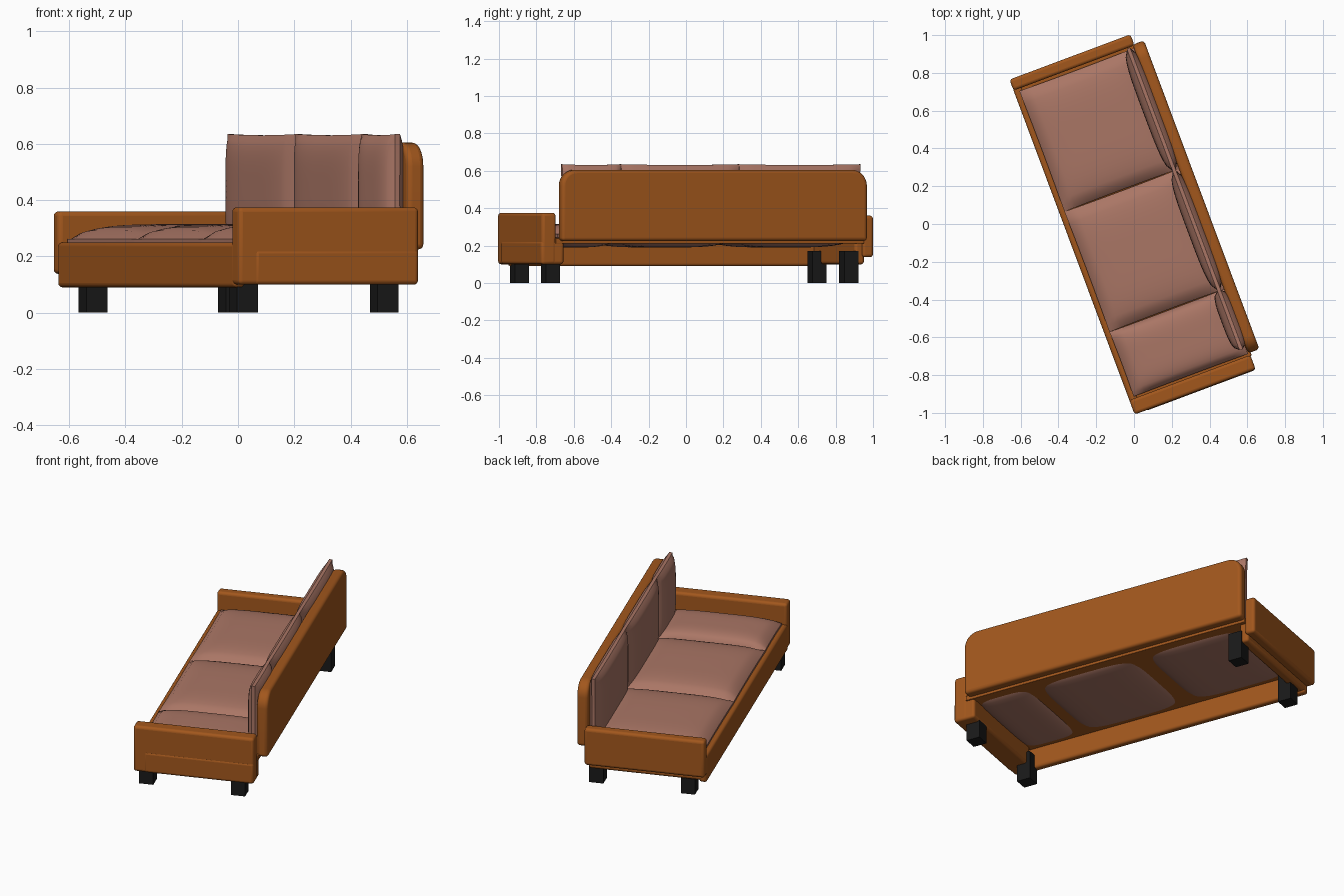
import bpy, bmesh, math
from mathutils import Matrix, Vector

if "Cube" in bpy.data.objects:
    bpy.data.objects.remove(bpy.data.objects["Cube"])

# Local frame: x = depth (front to back), y = length; the sofa is turned about z
TURN = Matrix.Rotation(math.radians(20.5), 4, 'Z')


def material(name, color):
    m = bpy.data.materials.new(name)
    m.diffuse_color = (*color, 1)
    m.use_nodes = True
    m.node_tree.nodes["Principled BSDF"].inputs["Base Color"].default_value = m.diffuse_color
    return m


LEATHER = material("orange leather", (0.36, 0.095, 0.012))
FABRIC = material("rose fabric", (0.40, 0.18, 0.13))
BLACK = material("black wood", (0.01, 0.01, 0.01))


def finish(bm, name, mat, bevel=0.0, segments=4):
    bmesh.ops.recalc_face_normals(bm, faces=bm.faces)
    mesh = bpy.data.meshes.new(name)
    bm.to_mesh(mesh)
    bm.free()
    ob = bpy.data.objects.new(name, mesh)
    bpy.context.collection.objects.link(ob)
    mesh.materials.append(mat)
    ob.matrix_world = TURN
    if bevel:
        mod = ob.modifiers.new("round", 'BEVEL')
        mod.width, mod.segments = bevel, segments
        mod.limit_method, mod.angle_limit = 'ANGLE', math.radians(40)
    bpy.ops.object.select_all(action='DESELECT')
    ob.select_set(True)
    bpy.context.view_layer.objects.active = ob
    bpy.ops.object.shade_smooth_by_angle(angle=math.radians(35))
    return ob


def box_bm(x, y, z):
    bm = bmesh.new()
    bmesh.ops.create_cube(bm, size=1)
    for v in bm.verts:
        v.co = Vector([(a + b) / 2 + c * (b - a) for (a, b), c in zip((x, y, z), v.co)])
    return bm


def box(name, x, y, z, mat=LEATHER, bevel=0.015):
    return finish(box_bm(x, y, z), name, mat, bevel)


def pillow(name, x, y, z, axis, edge, pinch, power):
    """Puffed cushion: thick in the middle along one axis, thin at its rim."""
    bm = bmesh.new()
    bmesh.ops.create_cube(bm, size=2)
    bmesh.ops.subdivide_edges(bm, edges=bm.edges[:], cuts=19, use_grid_fill=True)
    i, j = [k for k in range(3) if k != axis]
    for v in bm.verts:
        s, t, w = v.co[i], v.co[j], v.co[axis]
        puff = (max(0, 1 - abs(s) ** power) * max(0, 1 - abs(t) ** power)) ** 0.5
        c = [0, 0, 0]
        c[i] = s * (1 - pinch * (1 - t * t))
        c[j] = t * (1 - pinch * (1 - s * s))
        c[axis] = w * (edge + (1 - edge) * puff)
        v.co = Vector([(a + b) / 2 + q * (b - a) / 2 for (a, b), q in zip((x, y, z), c)])
    return finish(bm, name, FABRIC)


# Frame: front rail, end rails and the thin seat board
box("front_rail", (-0.35, -0.305), (-0.89, 0.90), (0.09, 0.25))
box("near_end_rail", (-0.29, 0.333), (-0.949, -0.82), (0.10, 0.225))
box("far_end_rail", (-0.33, 0.32), (0.845, 0.90), (0.10, 0.24))
box("seat_board", (-0.32, 0.34), (-0.87, 0.89), (0.21, 0.24), bevel=0.004)

# Arms
box("near_arm", (-0.35, 0.334), (-0.946, -0.865), (0.10, 0.375), bevel=0.016)
box("far_arm", (-0.35, 0.334), (0.885, 0.947), (0.138, 0.36), bevel=0.016)

# Backrest with large rounded upper corners
bm = box_bm((0.325, 0.39), (-0.853, 0.892), (0.225, 0.605))
corners = [e for e in bm.edges if all(v.co.z > 0.5 for v in e.verts)
           and abs(e.verts[0].co.x - e.verts[1].co.x) > 0.01]
bmesh.ops.bevel(bm, geom=corners, offset=0.085, segments=8, profile=0.5, affect='EDGES')
finish(bm, "backrest", LEATHER, 0.018)

# Seat and back cushions, two wide and one narrow
cuts = [0.872, 0.19, -0.49, -0.855]
back_cuts = [0.882, 0.188, -0.486, -0.822]
for n in range(3):
    pillow(f"seat_cushion_{n + 1}", (-0.322, 0.325), (cuts[n + 1], cuts[n]),
           (0.19, 0.315), 2, 0.15, 0.008, 4)
    pillow(f"back_cushion_{n + 1}", (0.252, 0.345), (back_cuts[n + 1], back_cuts[n]),
           (0.235, 0.635), 0, 0.2, 0.02, 4)

# Legs
inv = TURN.inverted()
for n, (px, py) in enumerate([(0.02, -0.89), (0.52, -0.725), (-0.515, 0.70), (-0.02, 0.87)]):
    c = inv @ Vector((px, py, 0))
    box(f"leg_{n + 1}", (c.x - 0.04, c.x + 0.04), (c.y - 0.04, c.y + 0.04),
        (0, 0.17), BLACK, 0)
